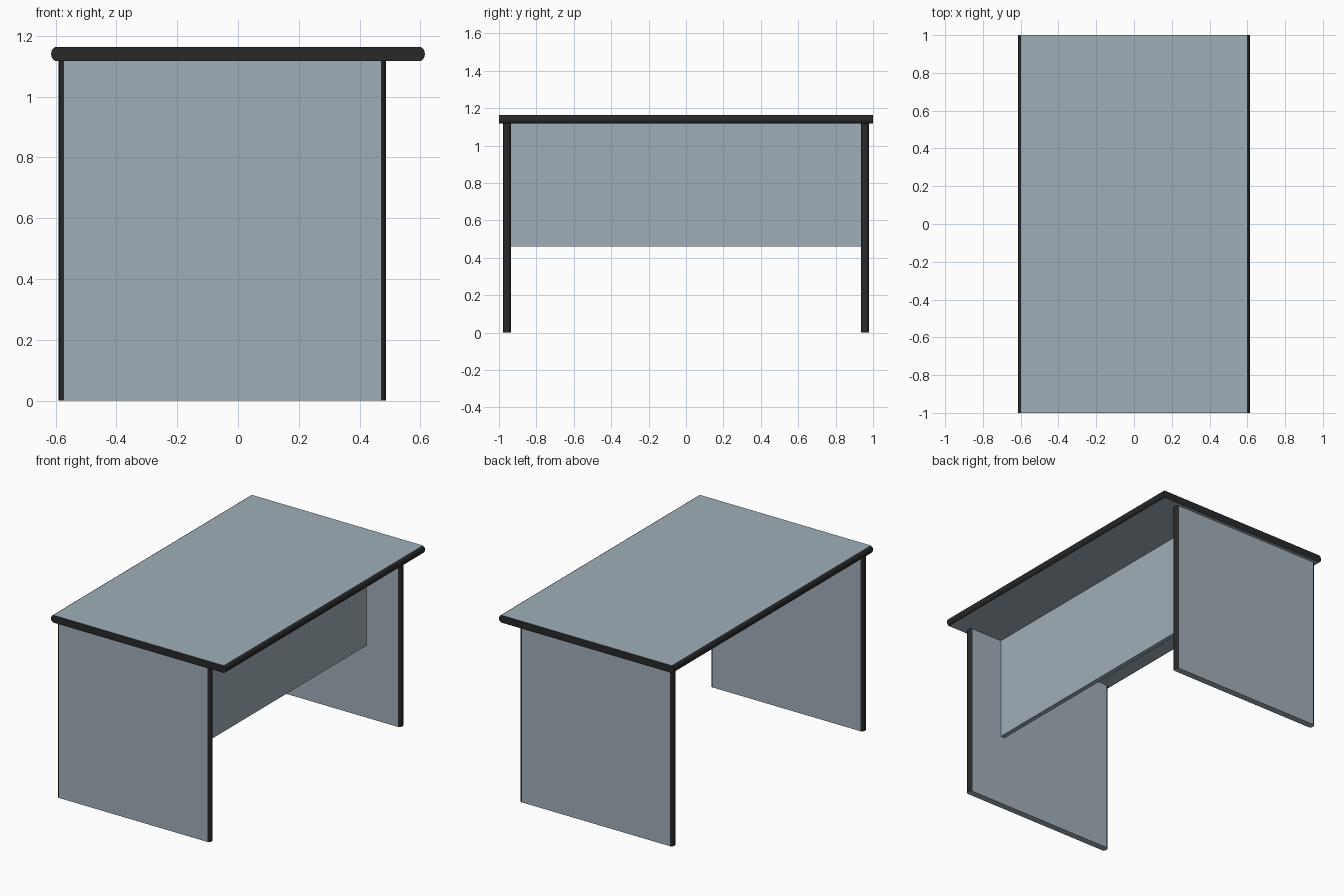
import bpy, bmesh, math
from mathutils import Vector

if "Cube" in bpy.data.objects:
    bpy.data.objects.remove(bpy.data.objects["Cube"])


def material(name, rgb):
    m = bpy.data.materials.new(name)
    m.diffuse_color = (*rgb, 1)
    m.use_nodes = True
    m.node_tree.nodes["Principled BSDF"].inputs["Base Color"].default_value = m.diffuse_color
    return m


PANEL = material("blue grey laminate", (0.35, 0.43, 0.48))
EDGE = material("black edging", (0.022, 0.022, 0.022))
BAND = 0.017   # depth of the rounded edging strip


def edged_board(name, x0, x1, thick, length, place, dark_ends):
    """Board with rounded edging at both x ends; place(x, t, s) maps to world."""
    half, steps = thick / 2, 8
    arc = [math.pi * (i / steps - 0.5) for i in range(steps + 1)]
    right = [(x1 - BAND + BAND * math.cos(a), half * math.sin(a)) for a in arc]
    left = [(x0 + BAND - BAND * math.cos(a), -half * math.sin(a)) for a in arc]
    profile = right + left
    bm = bmesh.new()
    a = [bm.verts.new(place(x, t, 0)) for x, t in profile]
    b = [bm.verts.new(place(x, t, length)) for x, t in profile]
    n = len(profile)
    ends = [bm.faces.new(a), bm.faces.new(b)]
    for f in ends:
        f.material_index = int(dark_ends)
    for i in range(n):
        j = (i + 1) % n
        f = bm.faces.new((a[i], a[j], b[j], b[i]))
        # the two long flat sides keep the panel colour, the arcs are edging
        if i not in (steps, n - 1):
            f.material_index = 1
            f.smooth = True
    for e in bm.edges:
        if not all(f.smooth for f in e.link_faces):
            e.smooth = False
    bmesh.ops.recalc_face_normals(bm, faces=bm.faces)
    me = bpy.data.meshes.new(name)
    bm.to_mesh(me)
    bm.free()
    me.materials.append(PANEL)
    me.materials.append(EDGE)
    ob = bpy.data.objects.new(name, me)
    bpy.context.collection.objects.link(ob)
    return ob


# Desk top: profile in xz, run along y
edged_board("desk_top", -0.615, 0.615, 0.047, 2.0,
            lambda x, t, s: Vector((x, s - 1.0, 1.1405 + t)), True)

# Two slab legs: profile in xy, run up z
for name, y in (("front_leg", -0.957), ("back_leg", 0.957)):
    edged_board(name, -0.59, 0.487, 0.042, 1.117,
                lambda x, t, s, y=y: Vector((x, y + t, s)), False)

# Privacy panel between the legs
bpy.ops.mesh.primitive_cube_add(size=1, location=(0.235, 0, (0.46 + 1.117) / 2))
panel = bpy.context.object
panel.name = "privacy_panel"
panel.scale = (0.03, 1.872, 1.117 - 0.46)
panel.data.materials.append(PANEL)
